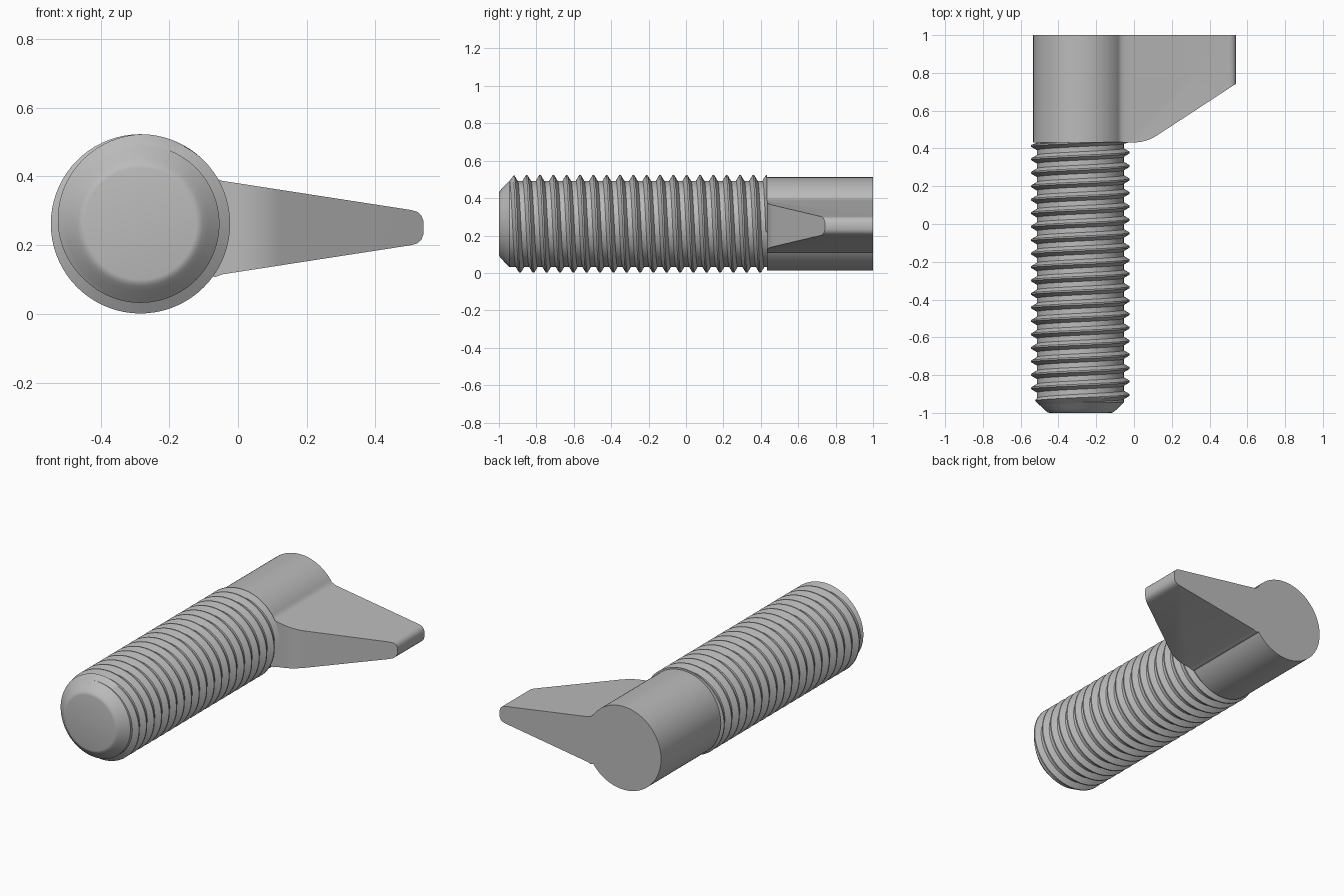
import bpy, bmesh
from math import sin, cos, tan, pi, radians

cube = bpy.data.objects.get("Cube")
if cube:
    bpy.data.objects.remove(cube, do_unlink=True)

AX, AZ = -0.284, 0.262           # shank axis, running along y
ROOT, CREST = 0.23, 0.261        # thread radii
HEAD_Y = 0.432                   # where the head meets the thread
PITCH = 0.0713

grey = bpy.data.materials.new("plain_grey")
grey.use_nodes = True
grey.diffuse_color = (0.5, 0.5, 0.5, 1)
grey.node_tree.nodes["Principled BSDF"].inputs["Base Color"].default_value = (0.5, 0.5, 0.5, 1)


def make_object(name, bm):
    bmesh.ops.recalc_face_normals(bm, faces=bm.faces)
    mesh = bpy.data.meshes.new(name)
    bm.to_mesh(mesh)
    bm.free()
    mesh.materials.append(grey)
    obj = bpy.data.objects.new(name, mesh)
    bpy.context.collection.objects.link(obj)
    return obj


def smooth(obj, angle=30):
    bpy.ops.object.select_all(action='DESELECT')
    obj.select_set(True)
    bpy.context.view_layer.objects.active = obj
    bpy.ops.object.shade_smooth_by_angle(angle=radians(angle))


def prism(name, points, offset):
    """Extrude a flat outline along an offset vector."""
    bm = bmesh.new()
    face = bm.faces.new([bm.verts.new(p) for p in points])
    new = bmesh.ops.extrude_face_region(bm, geom=[face])["geom"]
    bmesh.ops.translate(bm, vec=offset, verts=[v for v in new if isinstance(v, bmesh.types.BMVert)])
    return make_object(name, bm)


def on_axis(r, a, y):
    return (AX + r * sin(a), y, AZ + r * cos(a))


def bridge(bm, a, b, closed):
    n = len(a)
    for i in range(n if closed else n - 1):
        j = (i + 1) % n
        bm.faces.new((a[i], a[j], b[j], b[i]))


# Shank core with a rounded, chamfered tip
tip = [(-1, 0.163), (-0.998, 0.172), (-0.991, 0.182), (-0.978, 0.196), (-0.945, ROOT)]
SEG = 96
bm = bmesh.new()
rings = [[bm.verts.new(on_axis(r, 2 * pi * i / SEG, y)) for i in range(SEG)]
         for y, r in tip + [(HEAD_Y + 0.03, ROOT)]]
for lower, upper in zip(rings, rings[1:]):
    bridge(bm, lower, upper, True)
bm.faces.new(rings[0])
bm.faces.new(rings[-1])
smooth(make_object("shank_core", bm))


# Helical thread ridge, trimmed by the tip chamfer and by the head
def chamfer_radius(y):
    return ROOT + 0.001 + (y + 0.945) * 1.15


STEP = 2 * pi / 72
section = [(-0.026, ROOT - 0.006), (-0.004, CREST), (0.004, CREST), (0.026, ROOT - 0.006)]
first = radians(-150)
turns = (HEAD_Y + 0.923 + 0.02) / PITCH
count = int((turns * 2 * pi - first) / STEP)
bm = bmesh.new()
previous = None
for i in range(count + 1):
    a = first + i * STEP
    middle = -0.923 + PITCH * a / (2 * pi)
    ring = []
    for dy, r in section:
        y = min(middle + dy, HEAD_Y + 0.001)
        ring.append(bm.verts.new(on_axis(min(r, chamfer_radius(y)), a, y)))
    if previous:
        bridge(bm, previous, ring, True)
    else:
        bm.faces.new(ring)
    previous = ring
bm.faces.new(previous)
smooth(make_object("thread", bm))

# Head outline: round body flowing into a tapered wing with rounded end corners
HEAD_R, WING_Z = 0.25, 0.251
upper_wing = [(-0.066, 0.395), (-0.045, 0.387), (0.505, 0.302), (0.522, 0.297),
              (0.534, 0.286), (0.54, 0.27)]
lower_wing = [(x, 2 * WING_Z - z) for x, z in reversed(upper_wing)]
top_angle, bottom_angle = radians(56), radians(-233)
arc = [(AX + HEAD_R * sin(a), AZ + HEAD_R * cos(a))
       for a in (bottom_angle + (top_angle - bottom_angle) * i / 80 for i in range(81))]
outline = arc + upper_wing + lower_wing
head = prism("winged_head", [(x, HEAD_Y, z) for x, z in outline], (0, 1 - HEAD_Y, 0))

# Sloping front edge of the wing, blended with an arc
SLOPE = radians(33.2)
BLEND = 0.22
plan = [(BLEND * sin(SLOPE * i / 10), HEAD_Y + BLEND * (1 - cos(SLOPE * i / 10)))
        for i in range(11)]
x, y = plan[-1]
plan += [(0.7, y + (0.7 - x) * tan(SLOPE)), (0.7, 0.2), (0, 0.2)]
cutter = prism("wing_cutter", [(px, py, -0.2) for px, py in plan], (0, 0, 1))
cutter.hide_render = True
cut = head.modifiers.new("wing_slope", 'BOOLEAN')
cut.operation = 'DIFFERENCE'
cut.solver = 'EXACT'
cut.object = cutter
bpy.ops.object.select_all(action='DESELECT')
head.select_set(True)
bpy.context.view_layer.objects.active = head
bpy.ops.object.modifier_apply(modifier=cut.name)
bpy.data.objects.remove(cutter, do_unlink=True)
smooth(head)
